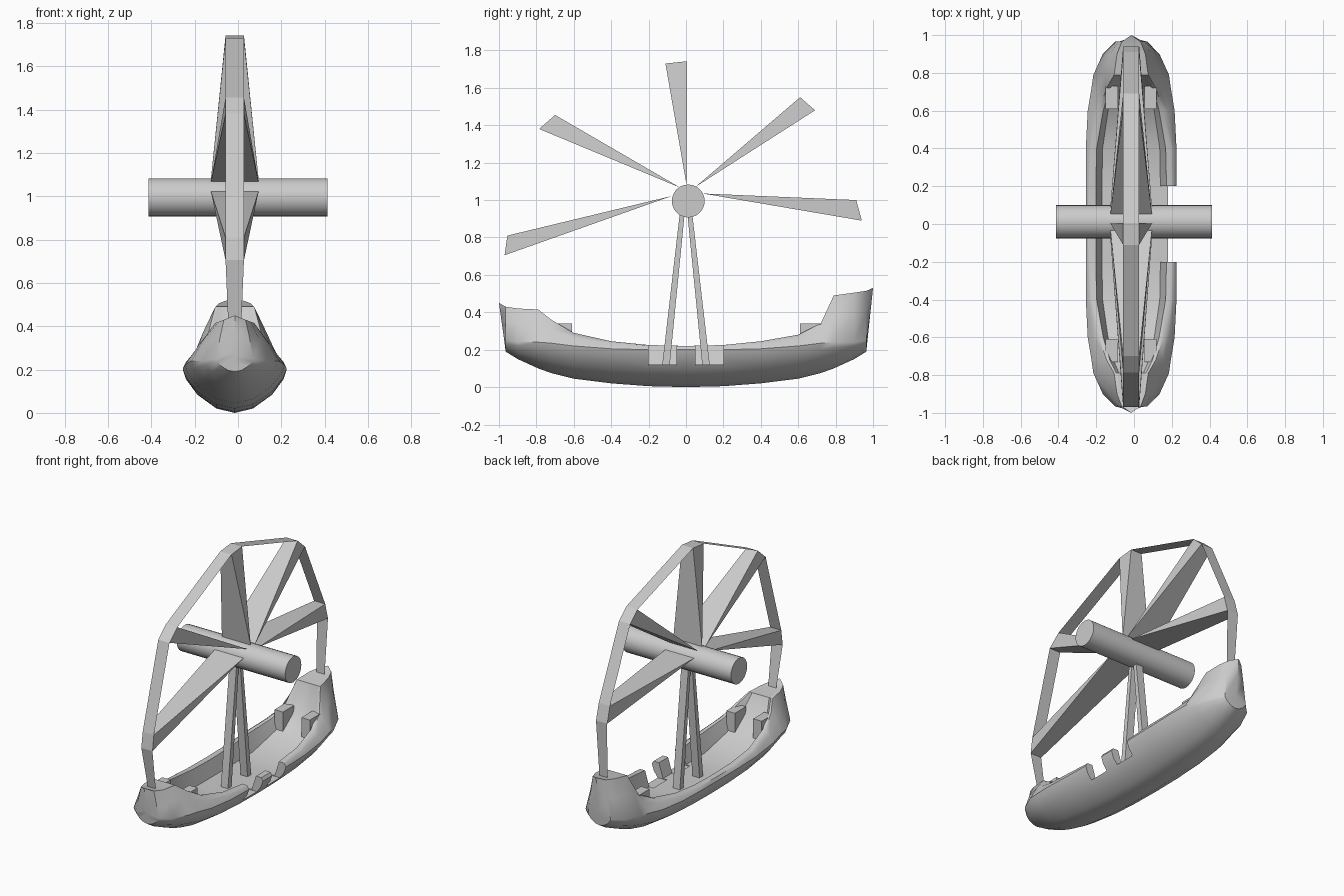
import bpy, bmesh, math
from mathutils import Vector

cube = bpy.data.objects.get("Cube")
if cube:
    bpy.data.objects.remove(cube)

CX = -0.015  # keel line of the boat
HUB = Vector((0, 0.012, 0.995))
HUB_R = 0.088

grey = bpy.data.materials.new("plain_grey")
grey.use_nodes = True
color = (0.6, 0.6, 0.6, 1)
grey.diffuse_color = color
grey.node_tree.nodes["Principled BSDF"].inputs["Base Color"].default_value = color


def make(name, verts, faces, smooth=None):
    """Build a cleaned mesh object from points and faces."""
    bm = bmesh.new()
    vs = [bm.verts.new(v) for v in verts]
    for f in faces:
        bm.faces.new([vs[i] for i in f])
    bmesh.ops.remove_doubles(bm, verts=bm.verts, dist=0.0005)
    bmesh.ops.recalc_face_normals(bm, faces=bm.faces)
    me = bpy.data.meshes.new(name)
    bm.to_mesh(me)
    bm.free()
    me.materials.append(grey)
    ob = bpy.data.objects.new(name, me)
    bpy.context.collection.objects.link(ob)
    if smooth:
        shade(ob, smooth)
    return ob


def shade(ob, angle):
    bpy.ops.object.select_all(action="DESELECT")
    ob.select_set(True)
    bpy.context.view_layer.objects.active = ob
    bpy.ops.object.shade_smooth_by_angle(angle=math.radians(angle))


HEX = [(0, 1, 2, 3), (4, 5, 6, 7), (0, 1, 5, 4), (1, 2, 6, 5), (2, 3, 7, 6), (3, 0, 4, 7)]


def box(name, x, y, z):
    pts = [(a, b, c) for c in z for a, b in
           ((x[0], y[0]), (x[1], y[0]), (x[1], y[1]), (x[0], y[1]))]
    return make(name, pts, HEX)


# Hull stations: y, half width, height of widest line, keel, rim half width,
# front sheer, back sheer, floor height
STATIONS = [
    (0, .24, .2, 0, .215, .22, .22, .12),
    (.2, .24, .2, .005, .215, .225, .225, .12),
    (.4, .24, .205, .02, .21, .245, .245, .125),
    (.6, .23, .22, .045, .17, .29, .28, .2),
    (.72, .21, .235, .075, .13, .36, .34, .29),
    (.79, .2, .24, .1, .09, .415, .49, 1),
    (.9, .15, .24, .15, .075, .42, .505, 1),
    (.965, .085, .25, .19, .05, .43, .515, 1),
    (1, 0, .28, .2, 0, .45, .53, 1),
]


def section(row, back):
    """Closed cross-section ring: outside up to the rim, then inside to the floor."""
    y, w, zw, k, t, sf, sb, fl = row
    s = sb if back else sf
    fl = min(fl, s)
    half = [(.35 * w, k + .1 * (zw - k)), (.72 * w, k + .42 * (zw - k)),
            (.94 * w, k + .78 * (zw - k)), (w, zw), ((w + t) / 2, (zw + s) / 2 + .01),
            (t, s), (t * .87, s), (t * .72, fl)]
    ring = [(0, k)] + half + [(0, fl)] + [(-a, b) for a, b in reversed(half)]
    pts = []
    for x, z in ring:
        lean = .035 * (s - z) / (s - k) if y == 1 else 0
        pts.append((CX + x, (y - lean) * (1 if back else -1), z))
    return pts


rings = [section(r, False) for r in reversed(STATIONS)]
rings += [section(r, True) for r in STATIONS[1:]]
n = len(rings[0])
faces = [(i * n + j, i * n + (j + 1) % n, (i + 1) * n + (j + 1) % n, (i + 1) * n + j)
         for i in range(len(rings) - 1) for j in range(n)]
hull = make("hull", [p for r in rings for p in r], faces)

# Two boarding slots cut in one side
for side in (-1, 1):
    y = sorted((side * .05, side * .2))
    cutter = box("slot_cutter", (.11, .4), y, (.115, .5))
    cutter.hide_render = True
    cutter.hide_viewport = True
    mod = hull.modifiers.new("slot", "BOOLEAN")
    mod.operation = "DIFFERENCE"
    mod.solver = "EXACT"
    mod.object = cutter
shade(hull, 40)

# Seat backs at both ends
for end, label in ((-1, "front"), (1, "back")):
    for side in (-1, 1):
        x = sorted((CX + side * .07, CX + side * .135))
        y = sorted((end * .61, end * .73))
        box(label + "_seat_back", x, y, (.2, .34))

# Axle across the boat
bpy.ops.mesh.primitive_cylinder_add(vertices=24, radius=HUB_R, depth=.825,
                                    location=HUB, rotation=(0, math.pi / 2, 0))
axle = bpy.context.object
axle.name = "axle"
axle.data.materials.append(grey)
shade(axle, 40)

# Two legs carrying the axle
for side in (-1, 1):
    pts = []
    for y, z, h in ((.108, .11, .02), (.02, .93, .013)):
        pts += [(CX + a * .027, side * y + b * h, z)
                for a, b in ((-1, -1), (1, -1), (1, 1), (-1, 1))]
    make("support_leg", pts, HEX)

# Wedge blades: wide thin root on the axle, narrow deep tip on the rim
TIPS = [((-.97, .705), (-.955, .81)), ((-.785, 1.38), (-.7, 1.455)),
        ((-.11, 1.73), (.005, 1.742)), ((.61, 1.55), (.69, 1.48)),
        ((.91, 1.0), (.94, .89))]
ROOTS = [(-.075, 1.022), (-.03, 1.066), (.003, 1.08), (.05, 1.07), (.09, 1.035)]
TIP_W, ROOT_W = .0425, .11
for (a, b), root in zip(TIPS, ROOTS):
    pts = [(CX + s * TIP_W, *p) for p, s in ((a, -1), (a, 1), (b, 1), (b, -1))]
    pts += [(CX + s * ROOT_W, *root) for s in (-1, 1)]
    make("sail_blade", pts,
         [(0, 1, 2, 3), (0, 1, 5, 4), (3, 2, 5, 4), (0, 3, 4), (1, 2, 5)])

# Flat rim band joining the blade tips to both ends of the hull
path = [(-.915, .41)] + [p for pair in TIPS for p in pair] + [(.92, .5)]
pts = []
for i, p in enumerate(path):
    w = .03 if i in (0, len(path) - 1) else TIP_W
    pts += [(CX - w, *p), (CX + w, *p)]
make("rim_band", pts, [(2 * i, 2 * i + 1, 2 * i + 3, 2 * i + 2) for i in range(len(path) - 1)])
